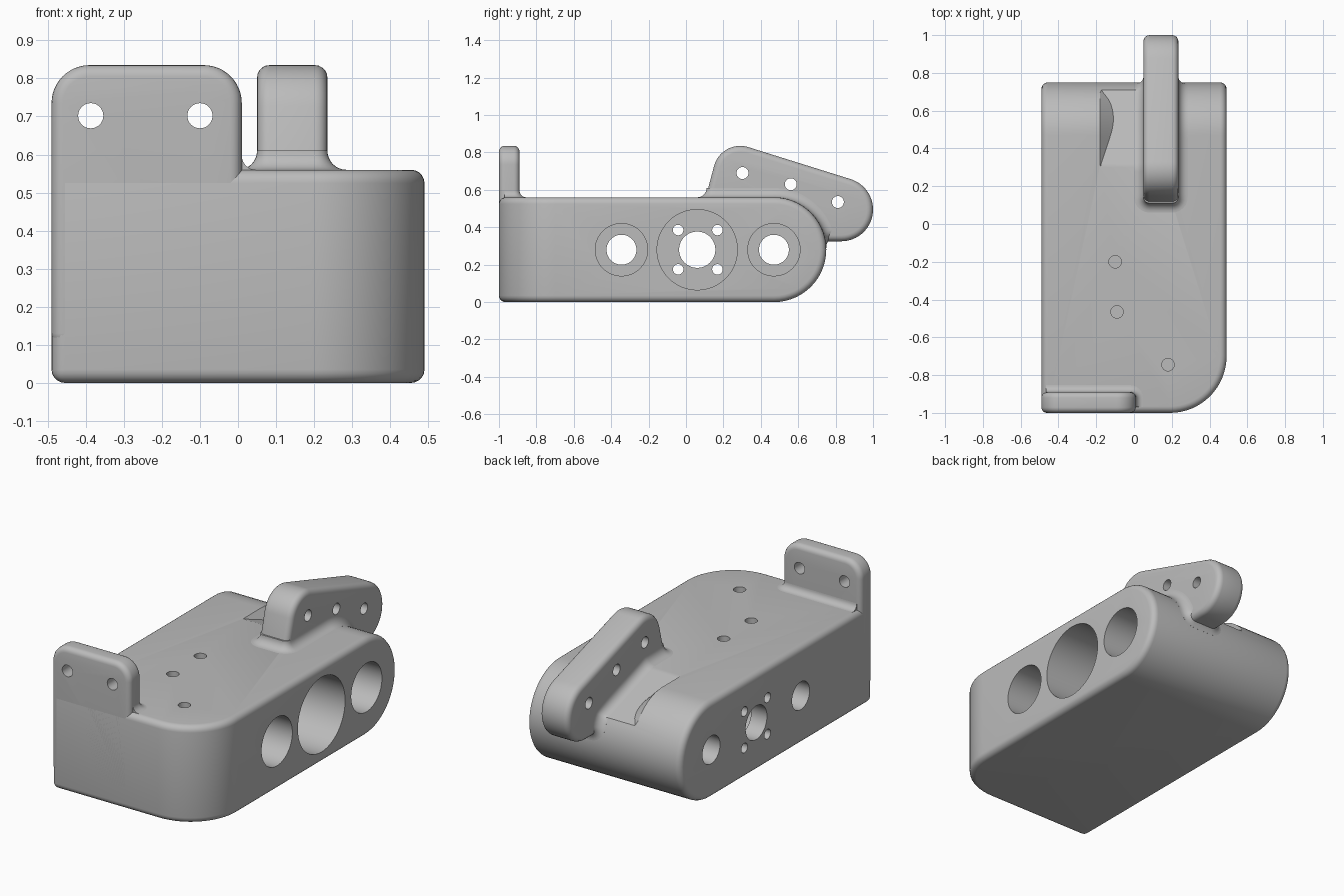
import bpy, bmesh
from math import sin, cos, pi, radians, sqrt

cube = bpy.data.objects.get("Cube")
if cube:
    bpy.data.objects.remove(cube, do_unlink=True)

GREY = (0.5, 0.5, 0.5, 1)
metal = bpy.data.materials.new("plain grey")
metal.use_nodes = True
metal.diffuse_color = GREY
metal.node_tree.nodes["Principled BSDF"].inputs["Base Color"].default_value = GREY


def loft(name, rings, closed=False):
    """Skin a row of equal rings; ends are capped unless the row is closed."""
    bm = bmesh.new()
    rows = [[bm.verts.new(p) for p in ring] for ring in rings]
    n = len(rows[0])
    for i in range(len(rows) if closed else len(rows) - 1):
        a, b = rows[i], rows[(i + 1) % len(rows)]
        for j in range(n):
            k = (j + 1) % n
            bm.faces.new((a[j], a[k], b[k], b[j]))
    if not closed:
        bm.faces.new(rows[0])
        bm.faces.new(rows[-1])
    bmesh.ops.recalc_face_normals(bm, faces=bm.faces)
    mesh = bpy.data.meshes.new(name)
    bm.to_mesh(mesh)
    bm.free()
    mesh.materials.append(metal)
    obj = bpy.data.objects.new(name, mesh)
    bpy.context.collection.objects.link(obj)
    return obj


def prism(name, profile, axis, lo, hi):
    place = {"x": lambda a, b, t: (t, a, b),
             "y": lambda a, b, t: (a, t, b),
             "z": lambda a, b, t: (a, b, t)}[axis]
    return loft(name, [[place(a, b, t) for a, b in profile] for t in (lo, hi)])


def arc(a, b, r, start, end, n=16):
    angles = [radians(start + (end - start) * i / n) for i in range(n + 1)]
    return [(a + r * cos(t), b + r * sin(t)) for t in angles]


def apply_mod(obj, mod):
    bpy.context.view_layer.objects.active = obj
    bpy.ops.object.modifier_apply(modifier=mod.name)


def round_edges(obj, width):
    mod = obj.modifiers.new("round", "BEVEL")
    mod.width, mod.segments = width, 5
    mod.limit_method, mod.angle_limit = "ANGLE", radians(30)
    apply_mod(obj, mod)


def cut(obj, cutter):
    mod = obj.modifiers.new("cut", "BOOLEAN")
    mod.operation, mod.solver, mod.object = "DIFFERENCE", "EXACT", cutter
    apply_mod(obj, mod)
    bpy.data.objects.remove(cutter, do_unlink=True)


def drill(obj, axis, a, b, r, lo, hi):
    cut(obj, prism("drill", arc(a, b, r, 0, 352.5, 47), axis, lo, hi))


def smooth(obj):
    bpy.ops.object.select_all(action="DESELECT")
    obj.select_set(True)
    bpy.context.view_layer.objects.active = obj
    bpy.ops.object.shade_smooth_by_angle(angle=radians(32))


W, H, R, YC = 0.49, 0.56, 0.28, 0.47   # half width, height, end radius, end centre

# Body: long block with a full round rear end
side = [(-1, 0)] + arc(YC, R, R, -90, 90, 28) + [(-1, H)]
body = prism("body", side, "x", -W, W)

# Large vertical round on the front left corner
bm = bmesh.new()
bm.from_mesh(body.data)
corner = [e for e in bm.edges
          if all(v.co.x > W - 0.01 and v.co.y < -0.99 for v in e.verts)]
bmesh.ops.bevel(bm, geom=corner, offset=0.3, segments=16, profile=0.5, affect="EDGES")
bm.to_mesh(body.data)
bm.free()
round_edges(body, 0.035)


def slope(y):
    return H - 0.33 * (y - 0.3)


# Sloped clearance pocket beside the lever
sections = []
for i in range(15):
    y = 0.29 + 0.435 * i / 14
    top = H if y < YC else R + sqrt(R * R - (y - YC) ** 2)
    depth = max(top - slope(y), 0)
    floor = slope(y)
    sections.append([(-0.18 + depth, y, floor), (0.14, y, floor),
                     (0.14, y, floor + 0.4), (-0.58 + depth, y, floor + 0.4)])
cut(body, loft("pocket", sections))

# Wide blind bores from the left, smaller holes through the right wall
for y, bore, hole in ((-0.345, 0.14, 0.08), (0.06, 0.215, 0.097), (YC, 0.14, 0.08)):
    drill(body, "x", y, R, bore, -0.39, 0.6)
    drill(body, "x", y, R, hole, -0.6, -0.3)
for dy in (-0.105, 0.105):
    for dz in (-0.105, 0.105):
        drill(body, "x", 0.063 + dy, R + dz, 0.028, -0.6, -0.3)

# Blind screw holes in the top
for x, y in ((-0.1, -0.2), (-0.09, -0.465), (0.18, -0.745)):
    drill(body, "z", x, y, 0.033, 0.45, 0.7)

# Front mounting tab with two holes
outline = ([(-W, 0.1), (0.01, 0.1)] + arc(-0.09, 0.735, 0.1, 0, 90, 12)
           + arc(-0.39, 0.735, 0.1, 90, 180, 12))
tab = prism("front_tab", outline, "y", -1, -0.89)
round_edges(tab, 0.03)
for x in (-0.387, -0.1):
    drill(tab, "y", x, 0.702, 0.033, -1.2, -0.7)

# Rear lever with three holes
outline = (arc(0.29, 0.69, 0.145, 165, 73.5) + arc(0.83, 0.495, 0.17, 73.5, -90, 24)
           + [(0.66, 0.325), (0.45, 0.5), (0.095, 0.52)])
lever = prism("rear_lever", outline, "x", 0.05, 0.235)
round_edges(lever, 0.033)
for y, z in ((0.302, 0.69), (0.56, 0.63), (0.812, 0.535)):
    drill(lever, "x", y, z, 0.032, -0.2, 0.5)


def on_body(x, s, h):
    """Point at height h over the body, s being the distance along its top."""
    a = max(s - YC, 0) / R
    y, z = min(s, YC) + R * sin(a), R + R * cos(a)
    if x < 0.14 and 0.3 < y < 0.71:
        z = min(z, slope(y))
    return (x, y + h * sin(a), z + h * cos(a))


def fillet(name, path, r, closed):
    """Concave blend swept along path entries (x, s, outward x, outward s)."""
    section = [(r - r * sin(t), r - r * cos(t)) for t in (pi / 2 * i / 8 for i in range(9))]
    section += [(-0.015, r), (-0.015, -0.015), (r, -0.015)]
    return loft(name, [[on_body(x + nx * d, s + ns * d, h) for d, h in section]
                       for x, s, nx, ns in path], closed)


def turn(x, s, r, start, end):
    return [(x + r * c, s + r * d, c, d) for c, d in arc(0, 0, 1, start, end, 6)]


# Blend around the lever foot
lo, hi, s0, s1, c = 0.05, 0.235, 0.11, 0.85, 0.033
steps = [s0 + c + (s1 - s0 - 2 * c) * i / 30 for i in range(1, 30)]
path = turn(lo + c, s0 + c, c, 180, 270) + turn(hi - c, s0 + c, c, 270, 360)
path += [(hi, s, 1, 0) for s in steps]
path += turn(hi - c, s1 - c, c, 0, 90) + turn(lo + c, s1 - c, c, 90, 180)
path += [(lo, s, -1, 0) for s in reversed(steps)]
lever_blend = fillet("lever_blend", path, 0.05, True)

# Blend along the tab foot
path = [(-0.465, -0.89, 0, 1)] + turn(-0.02, -0.92, 0.03, 90, 0) + [(0.01, -0.97, 1, 0)]
tab_blend = fillet("tab_blend", path, 0.037, False)

for part in (body, tab, lever, lever_blend, tab_blend):
    smooth(part)
